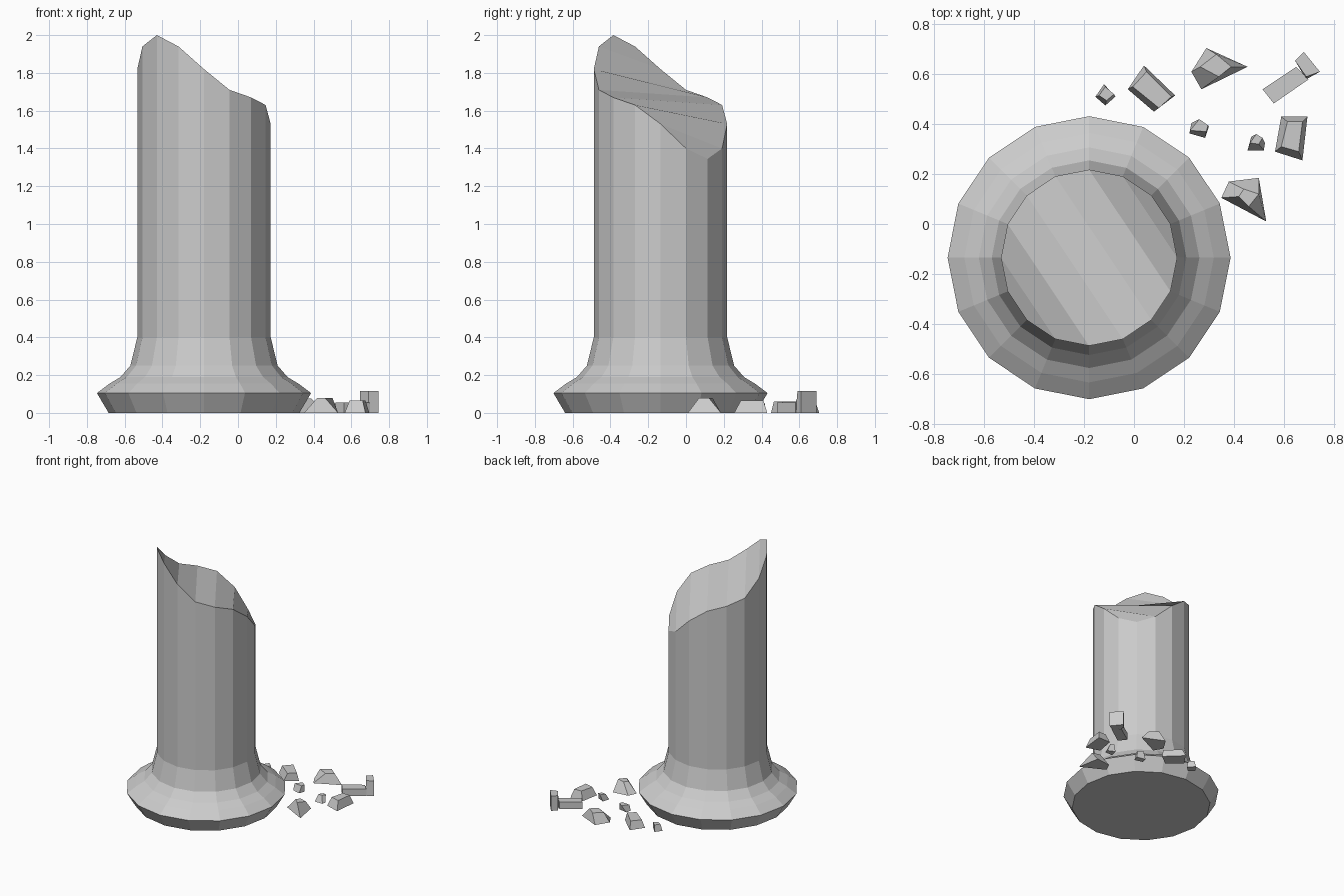
import bpy
from math import sin, cos, tau

N = 16
CX, CY = -0.18, -0.135


def make(name, verts, faces):
    mesh = bpy.data.meshes.new(name)
    mesh.from_pydata(verts, [], faces)
    mesh.update()
    obj = bpy.data.objects.new(name, mesh)
    bpy.context.collection.objects.link(obj)
    return obj


# Broken column: revolved profile (radius, height) with a jagged slanted top
profile = [(0.505, 0), (0.567, 0.105), (0.50, 0.155), (0.442, 0.19),
           (0.39, 0.25), (0.353, 0.40)]
# Break heights by side, mirrored about the diagonal from low to high
half = [1.345, 1.40, 1.53, 1.63, 1.67, 1.71, 1.82, 1.94, 2.0]
top = [half[min(abs(i - 2), N - abs(i - 2))] for i in range(N)]


def ring(r, heights):
    return [(CX + r * cos(tau * i / N), CY + r * sin(tau * i / N), heights[i])
            for i in range(N)]


verts = []
for r, z in profile:
    verts += ring(r, [z] * N)
verts += ring(0.353, top)
faces = [tuple(reversed(range(N)))]
for k in range(len(profile)):
    for i in range(N):
        j = (i + 1) % N
        faces.append((k * N + i, k * N + j, (k + 1) * N + j, (k + 1) * N + i))
# Break surface made of parallel strips
t = len(profile) * N
for a in range(10, 17):
    faces.append(tuple(t + v % N for v in (a, a + 1, 18 - a, 19 - a)))
make("broken_column", verts, faces)


# Rubble: tapered four-sided chunks
def chunk(name, bottom, upper, h):
    v = [(x, y, 0) for x, y in bottom] + [(x, y, h) for x, y in upper]
    f = [(3, 2, 1, 0), (4, 5, 6, 7)]
    f += [(i, (i + 1) % 4, (i + 1) % 4 + 4, i + 4) for i in range(4)]
    make(name, v, f)


chunk("pebble_left", [(-.155, .51), (-.115, .475), (-.075, .51), (-.12, .56)],
      [(-.14, .515), (-.11, .495), (-.08, .52), (-.115, .55)], .05)
chunk("pebble_middle", [(.222, .363), (.285, .345), (.30, .39), (.23, .405)],
      [(.225, .375), (.29, .37), (.297, .395), (.262, .42)], .05)
chunk("pebble_right", [(.455, .295), (.52, .295), (.525, .325), (.47, .35)],
      [(.465, .325), (.50, .32), (.515, .345), (.49, .36)], .05)
chunk("block_chunk", [(-.025, .54), (.08, .45), (.165, .515), (.04, .635)],
      [(-.005, .55), (.10, .465), (.15, .51), (.05, .61)], .06)
chunk("wedge_back", [(.23, .61), (.27, .54), (.455, .63), (.29, .705)],
      [(.265, .63), (.34, .59), (.39, .63), (.33, .68)], .075)
chunk("wedge_side", [(.565, .29), (.675, .255), (.695, .43), (.59, .43)],
      [(.59, .31), (.66, .29), (.675, .41), (.615, .41)], .065)
chunk("wedge_front", [(.35, .105), (.53, .01), (.50, .185), (.38, .17)],
      [(.42, .11), (.46, .07), (.50, .12), (.44, .14)], .08)
slab = [(.515, .54), (.56, .483), (.70, .58), (.65, .63)]
chunk("slab", slab, slab, .055)
chunk("slab_end", [(.645, .655), (.69, .58), (.745, .61), (.68, .69)],
      [(.645, .655), (.69, .59), (.745, .61), (.68, .69)], .115)
